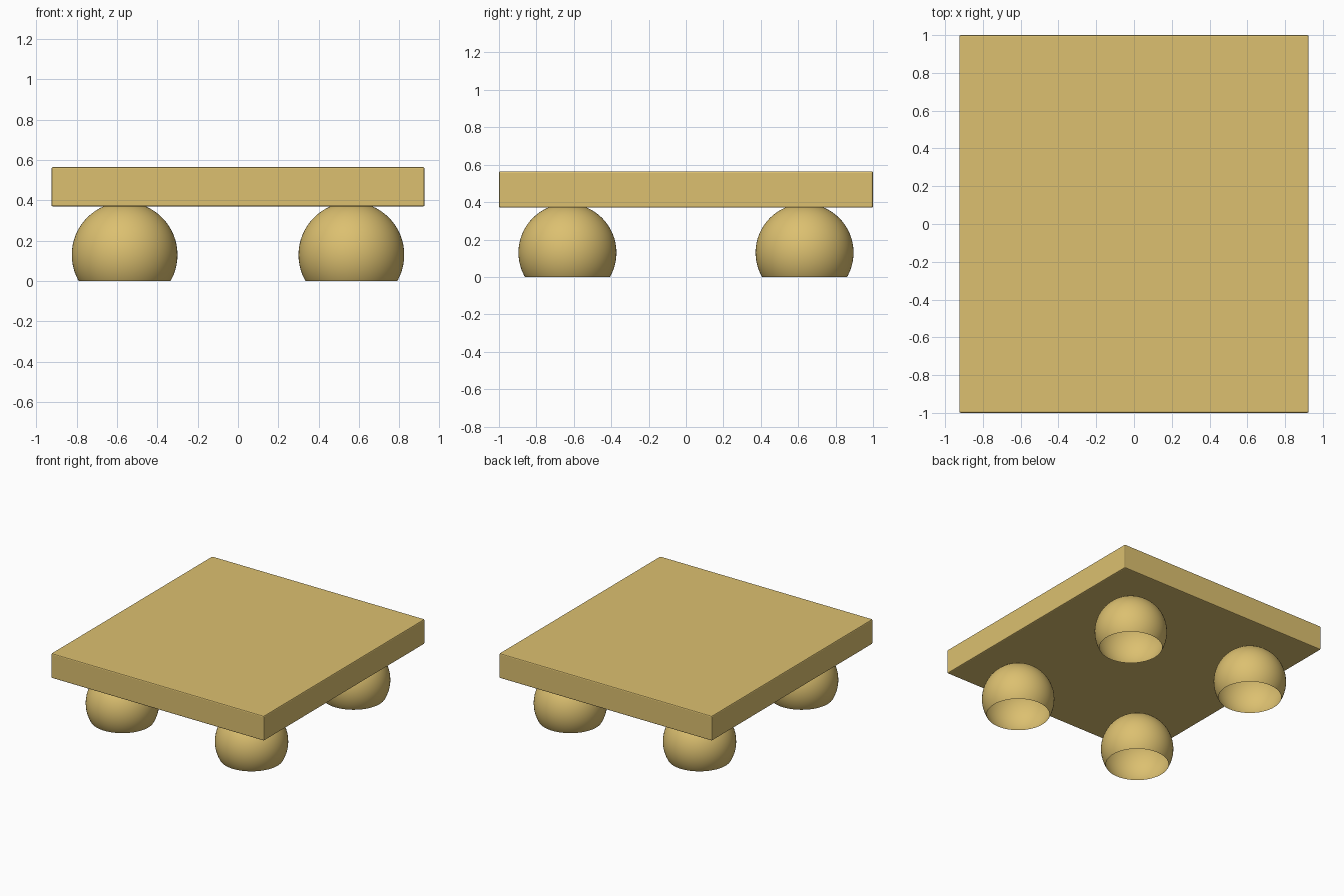
import bpy
import bmesh
import math
from mathutils import Matrix

if "Cube" in bpy.data.objects:
    bpy.data.objects.remove(bpy.data.objects["Cube"], do_unlink=True)

# Single warm wood colour
COLOUR = (0.716, 0.527, 0.162, 1.0)
wood = bpy.data.materials.new("pale_wood")
wood.use_nodes = True
wood.diffuse_color = COLOUR
wood.node_tree.nodes["Principled BSDF"].inputs["Base Color"].default_value = COLOUR

SLAB_BOTTOM, SLAB_TOP = 0.37, 0.565
FOOT_RADIUS, FOOT_CENTRE = 0.262, 0.13


def add_object(name, bm):
    mesh = bpy.data.meshes.new(name)
    bm.to_mesh(mesh)
    bm.free()
    mesh.materials.append(wood)
    obj = bpy.data.objects.new(name, mesh)
    bpy.context.collection.objects.link(obj)
    return obj


# Slab with finely eased edges
bm = bmesh.new()
bmesh.ops.create_cube(bm, size=1)
bmesh.ops.scale(bm, vec=(1.85, 2.0, SLAB_TOP - SLAB_BOTTOM), verts=bm.verts)
slab = add_object("top_slab", bm)
slab.location.z = (SLAB_TOP + SLAB_BOTTOM) / 2
bevel = slab.modifiers.new("eased_edges", "BEVEL")
bevel.width = 0.008
bevel.segments = 2


# Round foot: a hollow ball, sliced open at the floor
def add_foot(name, x, y):
    bm = bmesh.new()
    bmesh.ops.create_uvsphere(bm, u_segments=64, v_segments=32, radius=FOOT_RADIUS,
                              matrix=Matrix.Translation((0, 0, FOOT_CENTRE)))
    bmesh.ops.bisect_plane(bm, geom=bm.verts[:] + bm.edges[:] + bm.faces[:],
                           plane_co=(0, 0, 0), plane_no=(0, 0, 1), clear_inner=True)
    for face in bm.faces:
        face.smooth = True
    foot = add_object(name, bm)
    foot.location = (x, y, 0)


for side, sx in (("left", 1), ("right", -1)):
    for end, sy in (("front", -1), ("back", 1)):
        add_foot(f"{end}_{side}_foot", sx * 0.562, sy * 0.634)
